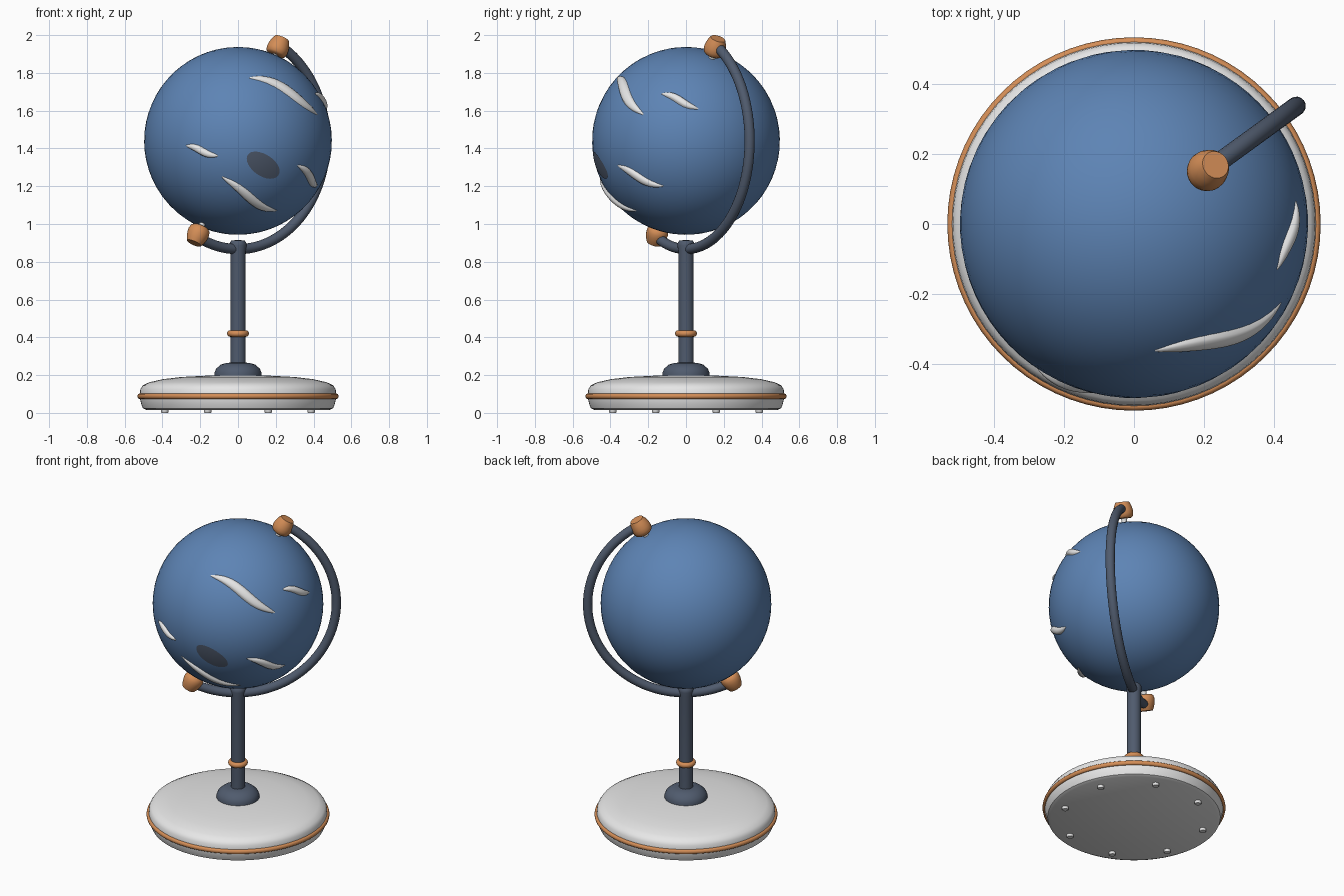
import bpy, bmesh
from math import sin, cos, pi, radians, sqrt
from mathutils import Vector, Matrix

cube = bpy.data.objects.get("Cube")
if cube:
    bpy.data.objects.remove(cube, do_unlink=True)

CENTRE = Vector((0, 0, 1.44))
R = 0.497            # globe radius
ARM_R = 0.573        # arm bend radius
TILT = radians(28)
SIDE = Vector((cos(radians(36)), sin(radians(36)), 0))   # direction the arm bulges
UP = Vector((0, 0, 1))
AXIS = (UP * cos(TILT) + SIDE * sin(TILT)).normalized()


def material(name, r, g, b):
    m = bpy.data.materials.new(name)
    m.use_nodes = True
    m.diffuse_color = (r, g, b, 1)
    m.node_tree.nodes["Principled BSDF"].inputs["Base Color"].default_value = (r, g, b, 1)
    return m


BLUE = material("globe blue", 0.11, 0.23, 0.46)
WHITE = material("off white", 0.8, 0.8, 0.8)
ORANGE = material("copper orange", 0.66, 0.27, 0.095)
SLATE = material("dark slate", 0.08, 0.105, 0.155)


def finish(name, bm, mat, angle=40):
    bmesh.ops.recalc_face_normals(bm, faces=bm.faces)
    mesh = bpy.data.meshes.new(name)
    bm.to_mesh(mesh)
    bm.free()
    mesh.materials.append(mat)
    ob = bpy.data.objects.new(name, mesh)
    bpy.context.collection.objects.link(ob)
    bpy.ops.object.select_all(action="DESELECT")
    bpy.context.view_layer.objects.active = ob
    ob.select_set(True)
    bpy.ops.object.shade_smooth_by_angle(angle=radians(angle))
    return ob


def lathe(name, profile, mat, axis=UP, origin=(0, 0, 0), steps=48, closed=False):
    """Spin (radius, height) points about an axis."""
    bm = bmesh.new()
    pts = [bm.verts.new((r, 0, h)) for r, h in profile]
    edges = [bm.edges.new(p) for p in zip(pts, pts[1:])]
    if closed:
        edges.append(bm.edges.new((pts[-1], pts[0])))
    bmesh.ops.spin(bm, geom=pts + edges, cent=(0, 0, 0), axis=(0, 0, 1),
                   angle=2 * pi, steps=steps)
    bmesh.ops.remove_doubles(bm, verts=bm.verts, dist=0.0002)
    turn = UP.rotation_difference(Vector(axis)).to_matrix().to_4x4()
    bm.transform(Matrix.Translation(origin) @ turn)
    return finish(name, bm, mat)


def ring(name, major, minor, tall, z, mat):
    loop = [(major + minor * cos(a * pi / 6), z + tall * sin(a * pi / 6)) for a in range(12)]
    return lathe(name, loop, mat, steps=72, closed=True)


def on_globe(x, z, side=False):
    """Point on the globe, given front (x, z) or, for the left side, (y, z)."""
    depth = sqrt(max(R * R - x * x - (z - CENTRE.z) ** 2, 0))
    return Vector((depth, x, z - CENTRE.z)) if side else Vector((x, -depth, z - CENTRE.z))


def streak(name, a, b, half, bend):
    """Raised S-shaped sliver lying on the globe between two surface points."""
    bm = bmesh.new()
    across = a.cross(b - a).normalized()
    if across.z < 0:
        across = -across
    length = (b - a).length
    rows, n, m = [], 24, 8
    for i in range(n + 1):
        t = i / n
        mid = a.lerp(b, t) + across * bend * length * sin(2 * pi * t)
        taper = max(sin(pi * t), 0.04) ** 0.6
        row = []
        for j in range(m + 1):
            u = -1 + 2 * j / m
            d = (mid + across * half * taper * u).normalized()
            lift = 0.019 * taper * sqrt(max(1 - u * u, 0)) - 0.002
            row.append(bm.verts.new(CENTRE + d * (R + lift)))
        rows.append(row)
    for p, q in zip(rows, rows[1:]):
        for j in range(m):
            bm.faces.new((p[j], p[j + 1], q[j + 1], q[j]))
    return finish(name, bm, WHITE, 60)


# Base with its trim ring and feet
lathe("base", [(0, 0.016), (0.485, 0.016), (0.503, 0.024), (0.512, 0.045), (0.521, 0.085),
               (0.517, 0.125), (0.505, 0.145), (0.47, 0.162), (0.4, 0.178), (0.3, 0.19),
               (0.15, 0.198), (0, 0.2)], WHITE, steps=72)
ring("base_trim", 0.521, 0.012, 0.014, 0.088, ORANGE)
for k in range(8):
    a = radians(22.5 + 45 * k)
    lathe("foot", [(0, 0), (0.017, 0), (0.02, 0.004), (0.02, 0.025)], WHITE,
          origin=(0.42 * cos(a), 0.42 * sin(a), 0), steps=16)

# Stem, foot dome and collar
lathe("stem_dome", [(0.125, 0.19), (0.125, 0.212), (0.115, 0.235), (0.09, 0.256),
                    (0.06, 0.265), (0, 0.267)], SLATE)
lathe("stem", [(0.041, 0.24), (0.041, 0.86), (0.045, 0.885), (0.044, 0.9),
               (0.036, 0.912), (0, 0.916)], SLATE, steps=32)
ring("stem_collar", 0.042, 0.016, 0.017, 0.42, ORANGE)

# Bent arm that carries the globe
bm = bmesh.new()
rows, n, m = [], 64, 16
for i in range(n + 1):
    a = TILT + pi * i / n
    out = UP * cos(a) + SIDE * sin(a)
    flat = SIDE.cross(UP)
    rows.append([bm.verts.new(CENTRE + out * ARM_R + 0.027 * (out * cos(s) + flat * sin(s)))
                 for s in (2 * pi * j / m for j in range(m))])
for p, q in zip(rows, rows[1:]):
    for j in range(m):
        bm.faces.new((p[j], p[j - 1], q[j - 1], q[j]))
bm.faces.new(rows[0])
bm.faces.new(rows[-1])
finish("arm", bm, SLATE)

# Pivot knobs and pins at both ends of the axis
for name, d in (("top", AXIS), ("bottom", -AXIS)):
    lathe(name + "_knob", [(0, 0.517), (0.042, 0.517), (0.053, 0.526), (0.058, 0.545),
                           (0.057, 0.565), (0.05, 0.592), (0.04, 0.613), (0, 0.613)],
          ORANGE, axis=d, origin=CENTRE, steps=32)
    lathe(name + "_pin", [(0.016, 0.47), (0.016, 0.54)], WHITE, axis=d, origin=CENTRE, steps=16)

# Globe
bm = bmesh.new()
bmesh.ops.create_uvsphere(bm, u_segments=64, v_segments=32, radius=R)
bm.transform(Matrix.Translation(CENTRE) @ UP.rotation_difference(AXIS).to_matrix().to_4x4())
finish("globe", bm, BLUE)

# Raised streaks
streak("large_streak", on_globe(0.06, 1.775), on_globe(0.42, 1.58), 0.028, 0.03)
streak("low_streak", on_globe(-0.085, 1.25), on_globe(0.205, 1.07), 0.025, 0.025)
streak("small_streak", on_globe(-0.275, 1.415), on_globe(-0.105, 1.36), 0.021, 0.03)
streak("side_streak", on_globe(0.315, 1.31), on_globe(-0.12, 1.2, True), 0.023, 0.03)
streak("left_streak", on_globe(-0.13, 1.69, True), on_globe(0.065, 1.61, True), 0.022, 0.03)

# Dark oval spot, a thin plate hugging the globe
bm = bmesh.new()
mid = on_globe(0.135, 1.31).normalized()
long = (on_globe(0.23, 1.245) - on_globe(0.04, 1.375))
long = (long - mid * long.dot(mid)).normalized()
wide = mid.cross(long)
last = None
for k in range(7):
    row = [bm.verts.new(CENTRE + (R + 0.003) * (
        mid + k / 6 * (0.215 * cos(s) * long + 0.115 * sin(s) * wide)).normalized())
        for s in (2 * pi * j / 32 for j in range(32))]
    if last:
        for j in range(32):
            bm.faces.new((last[j], last[j - 1], row[j - 1], row[j]))
    last = row
bmesh.ops.remove_doubles(bm, verts=bm.verts, dist=0.0001)
finish("globe_spot", bm, SLATE)
